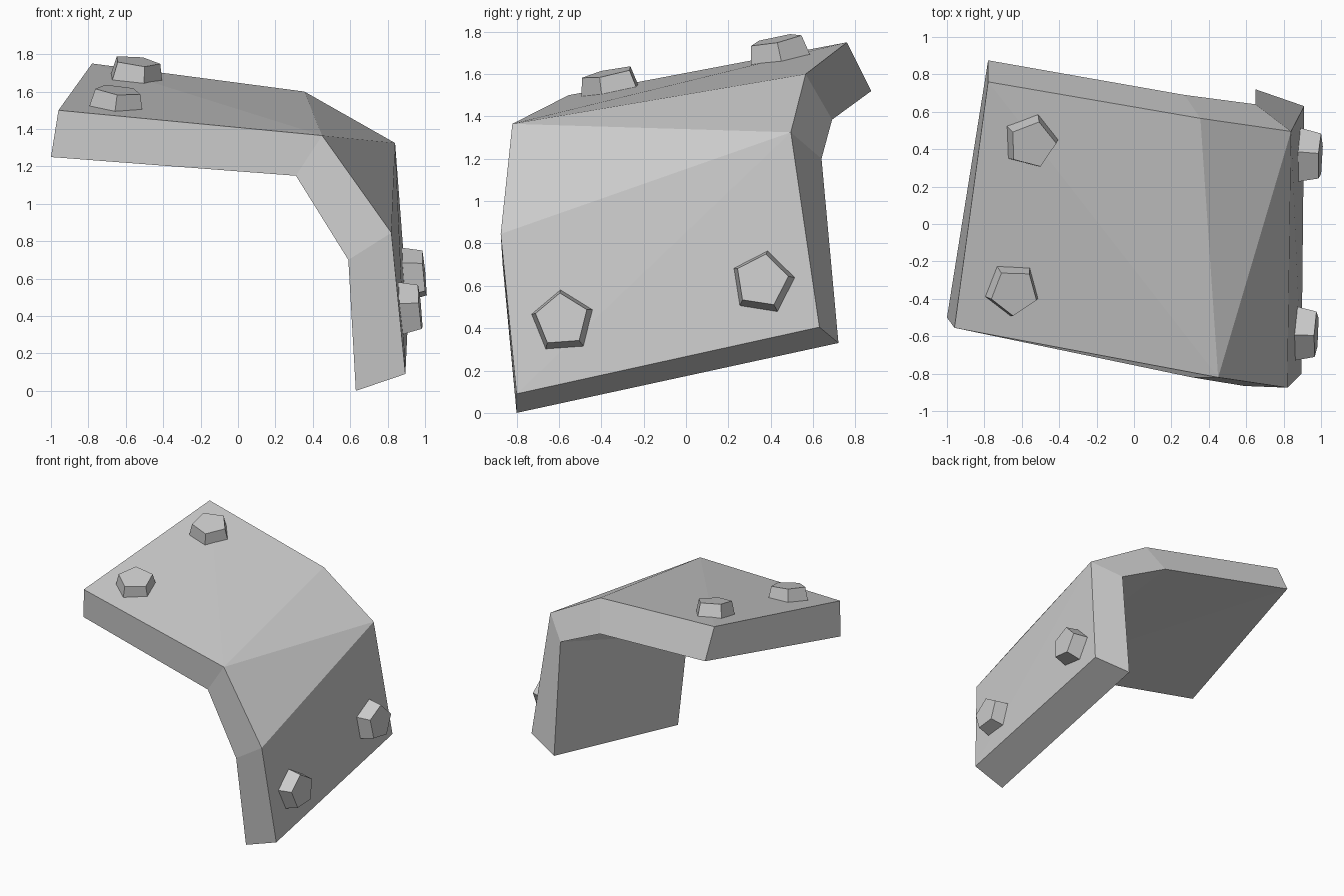
import bpy, bmesh, math
from mathutils import Vector

cube = bpy.data.objects.get("Cube")
if cube:
    bpy.data.objects.remove(cube, do_unlink=True)

# One grey metal for everything
metal = bpy.data.materials.new("grey_metal")
metal.use_nodes = True
grey = (0.6, 0.6, 0.6, 1.0)
metal.diffuse_color = grey
bsdf = next(n for n in metal.node_tree.nodes if n.type == 'BSDF_PRINCIPLED')
bsdf.inputs["Base Color"].default_value = grey
bsdf.inputs["Roughness"].default_value = 0.7


def finish(name, bm):
    bmesh.ops.recalc_face_normals(bm, faces=bm.faces[:])
    mesh = bpy.data.meshes.new(name)
    bm.to_mesh(mesh)
    bm.free()
    mesh.materials.append(metal)
    obj = bpy.data.objects.new(name, mesh)
    bpy.context.scene.collection.objects.link(obj)
    return obj


# Bent plate: four edge lines running from the flat end, over the bend, to the foot
front_outer = [(-0.96, -0.555, 1.50), (0.45, -0.82, 1.365), (0.82, -0.875, 0.845), (0.895, -0.80, 0.09)]
front_inner = [(-1.0, -0.50, 1.25), (0.31, -0.82, 1.15), (0.59, -0.866, 0.70), (0.63, -0.80, 0.0)]
back_outer = [(-0.78, 0.76, 1.75), (0.355, 0.565, 1.60), (0.84, 0.495, 1.325), (0.91, 0.63, 0.405)]
back_inner = [(-0.78, 0.875, 1.52), (0.27, 0.69, 1.385), (0.65, 0.64, 1.20), (0.65, 0.72, 0.33)]

bm = bmesh.new()
fo, fi, bo, bi = [[bm.verts.new(p) for p in line]
                  for line in (front_outer, front_inner, back_outer, back_inner)]


def split_quad(a, b, c, d):
    """Quad folded along its a-c diagonal."""
    bm.faces.new((a, b, c))
    bm.faces.new((a, c, d))


for i in range(3):
    j = i + 1
    for f, b in ((fo, bo), (fi, bi)):
        if i == 1:
            split_quad(f[i], f[j], b[j], b[i])
        else:
            split_quad(f[j], b[j], b[i], f[i])
    bm.faces.new((fo[i], fi[i], fi[j], fo[j]))
    bm.faces.new((bo[i], bo[j], bi[j], bi[i]))
for k in (0, 3):
    bm.faces.new((fo[k], bo[k], bi[k], fi[k]))
finish("bent_plate", bm)


# Five-sided tapered rivets standing on the plate
def rivet(name, centre, normal, side, angle, height=0.105, sink=0.02):
    n = Vector(normal).normalized()
    u = Vector(side)
    u = (u - n * u.dot(n)).normalized()
    v = n.cross(u)
    bm = bmesh.new()
    rings = []
    for radius, lift in ((0.155, -sink), (0.152, 0.0), (0.128, height)):
        ring = []
        for k in range(5):
            a = math.radians(angle + 72 * k)
            ring.append(bm.verts.new(Vector(centre) + n * lift
                                     + (u * math.cos(a) + v * math.sin(a)) * radius))
        rings.append(ring)
    for low, high in zip(rings, rings[1:]):
        for k in range(5):
            m = (k + 1) % 5
            bm.faces.new((low[k], low[m], high[m], high[k]))
    bm.faces.new(rings[0][::-1])
    bm.faces.new(rings[-1])
    finish(name, bm)


top_normal, side_normal = (0.12, -0.205, 1), (1, -0.046, 0.09)
rivet("top_back_rivet", (-0.555, 0.445, 1.66), top_normal, (1, 0, 0), 2)
rivet("top_front_rivet", (-0.652, -0.345, 1.505), top_normal, (1, 0, 0), 51)
rivet("side_front_rivet", (0.87, -0.582, 0.43), side_normal, (0, 1, 0), 94)
rivet("side_back_rivet", (0.892, 0.362, 0.615), side_normal, (0, 1, 0), 81)
